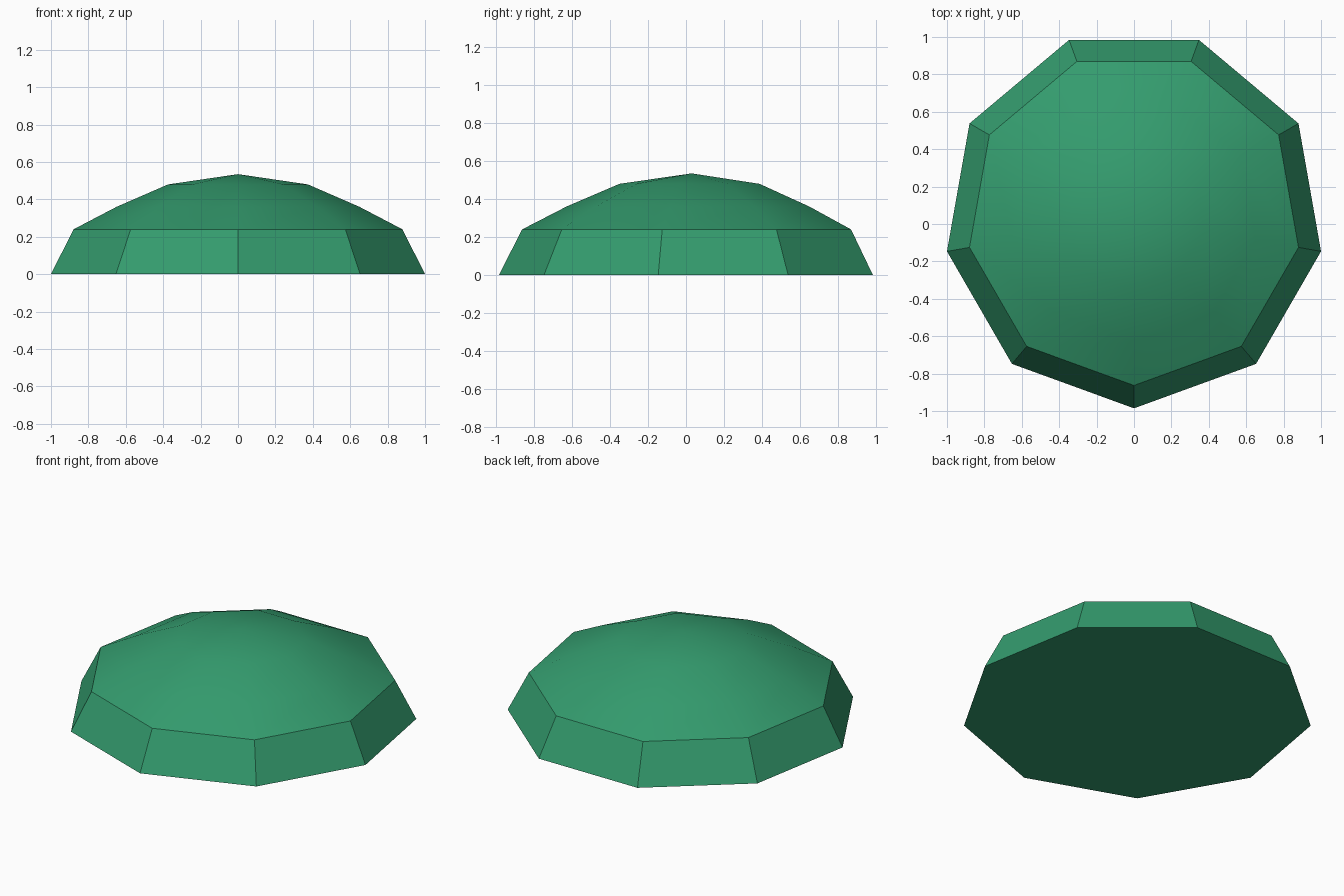
import bpy, bmesh, math

if "Cube" in bpy.data.objects:
    bpy.data.objects.remove(bpy.data.objects["Cube"])

SIDES = 9
CENTRE_Y = 0.03
# (radius, height) of each ring, from the base up to the dome
PROFILE = [(1.0154, 0.0), (0.893, 0.24), (0.66, 0.36), (0.38, 0.48)]
APEX_Z = 0.535

green = bpy.data.materials.new("green")
green.diffuse_color = (0.034, 0.332, 0.156, 1)
green.use_nodes = True
green.node_tree.nodes["Principled BSDF"].inputs["Base Color"].default_value = green.diffuse_color


def ring(bm, radius, z):
    angles = [math.radians(-90 + 360 * k / SIDES) for k in range(SIDES)]
    return [bm.verts.new((radius * math.cos(a), CENTRE_Y + radius * math.sin(a), z))
            for a in angles]


bm = bmesh.new()
rings = [ring(bm, r, z) for r, z in PROFILE]

# flat underside
bm.faces.new(rings[0][::-1])

# sloping rim and dome bands
for low, high in zip(rings, rings[1:]):
    for i in range(SIDES):
        j = (i + 1) % SIDES
        bm.faces.new((low[i], low[j], high[j], high[i]))

# dome cap
apex = bm.verts.new((0, CENTRE_Y, APEX_Z))
for i in range(SIDES):
    bm.faces.new((rings[-1][i], rings[-1][(i + 1) % SIDES], apex))

mesh = bpy.data.meshes.new("domed_stone")
bm.to_mesh(mesh)
bm.free()
mesh.materials.append(green)
stone = bpy.data.objects.new("domed_stone", mesh)
bpy.context.collection.objects.link(stone)

# smooth dome, crisp rim edges
bpy.context.view_layer.objects.active = stone
stone.select_set(True)
bpy.ops.object.shade_smooth_by_angle(angle=math.radians(26))
